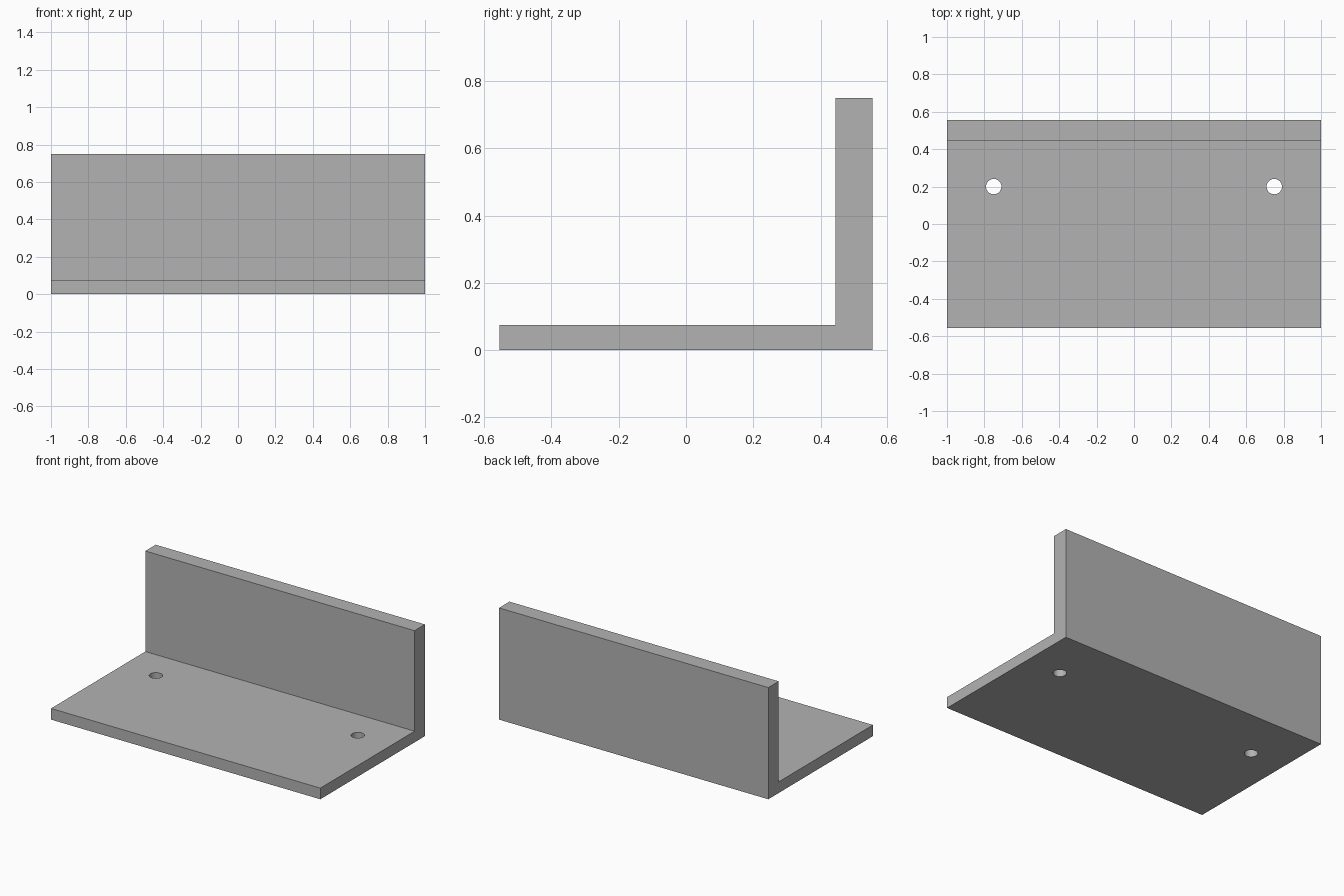
import bpy
import bmesh

default = bpy.data.objects.get("Cube")
if default:
    bpy.data.objects.remove(default, do_unlink=True)

HALF_LENGTH, HALF_DEPTH, HEIGHT = 1.0, 0.555, 0.75
BASE_THICKNESS, WALL_FRONT = 0.075, 0.445
HOLE_X, HOLE_Y, HOLE_RADIUS = 0.75, 0.2, 0.041

# Plain grey material
grey = bpy.data.materials.new("plain grey")
grey.use_nodes = True
colour = (0.45, 0.45, 0.45, 1)
grey.diffuse_color = colour
grey.node_tree.nodes["Principled BSDF"].inputs["Base Color"].default_value = colour

# L-shaped bracket: side profile extruded along its length
profile = [(-HALF_DEPTH, 0), (HALF_DEPTH, 0), (HALF_DEPTH, HEIGHT),
           (WALL_FRONT, HEIGHT), (WALL_FRONT, BASE_THICKNESS),
           (-HALF_DEPTH, BASE_THICKNESS)]
bm = bmesh.new()
end = bm.faces.new([bm.verts.new((-HALF_LENGTH, y, z)) for y, z in profile])
extruded = bmesh.ops.extrude_face_region(bm, geom=[end])["geom"]
bmesh.ops.translate(bm, vec=(2 * HALF_LENGTH, 0, 0),
                    verts=[v for v in extruded if isinstance(v, bmesh.types.BMVert)])
bmesh.ops.recalc_face_normals(bm, faces=bm.faces)
mesh = bpy.data.meshes.new("angle_bracket")
bm.to_mesh(mesh)
bm.free()
bracket = bpy.data.objects.new("angle_bracket", mesh)
bpy.context.collection.objects.link(bracket)
mesh.materials.append(grey)

# Two round screw holes through the base
for side in (-1, 1):
    bpy.ops.mesh.primitive_cylinder_add(
        vertices=48, radius=HOLE_RADIUS, depth=4 * BASE_THICKNESS,
        location=(side * HOLE_X, HOLE_Y, BASE_THICKNESS / 2))
    cutter = bpy.context.object
    cutter.name = "hole_cutter"
    cutter.hide_render = True
    cutter.data.materials.append(grey)
    cut = bracket.modifiers.new("screw_hole", "BOOLEAN")
    cut.operation = "DIFFERENCE"
    cut.solver = "EXACT"
    cut.object = cutter
    bpy.context.view_layer.objects.active = bracket
    bpy.ops.object.modifier_apply(modifier=cut.name)
    bpy.data.objects.remove(cutter, do_unlink=True)

# Smooth hole walls, crisp outer edges
bpy.ops.object.select_all(action="DESELECT")
bracket.select_set(True)
bpy.context.view_layer.objects.active = bracket
bpy.ops.object.shade_smooth_by_angle()
